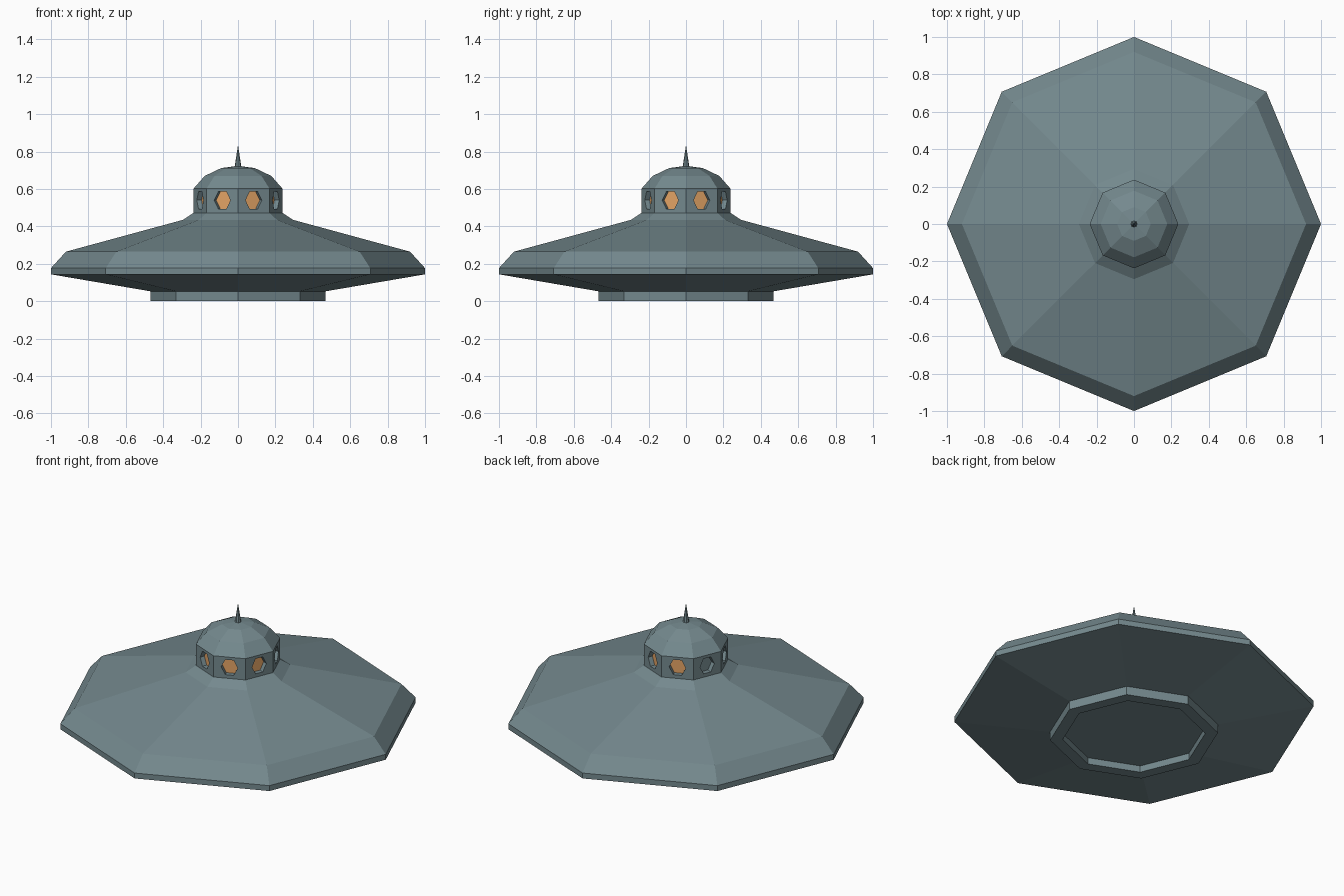
import bpy, bmesh, math
from mathutils import Vector

if "Cube" in bpy.data.objects:
    bpy.data.objects.remove(bpy.data.objects["Cube"])

SIDES = 8


def finish(name, bm, color=None):
    bmesh.ops.remove_doubles(bm, verts=bm.verts, dist=1e-5)
    bmesh.ops.recalc_face_normals(bm, faces=bm.faces)
    me = bpy.data.meshes.new(name)
    bm.to_mesh(me)
    bm.free()
    ob = bpy.data.objects.new(name, me)
    bpy.context.collection.objects.link(ob)
    if color:
        mat = bpy.data.materials.new(name + "_color")
        mat.diffuse_color = color
        mat.use_nodes = True
        mat.node_tree.nodes["Principled BSDF"].inputs["Base Color"].default_value = mat.diffuse_color
        me.materials.append(mat)
    return ob


def lathe(name, profile, color=None):
    """Revolve (radius, z) points into an eight-sided shell."""
    bm = bmesh.new()
    verts = [bm.verts.new((r, 0, z)) for r, z in profile]
    edges = [bm.edges.new(p) for p in zip(verts, verts[1:])]
    bmesh.ops.spin(bm, geom=verts + edges, cent=(0, 0, 0), axis=(0, 0, 1),
                   angle=math.tau, steps=SIDES, use_merge=True)
    bmesh.ops.remove_doubles(bm, verts=bm.verts, dist=1e-5)
    bmesh.ops.dissolve_degenerate(bm, edges=bm.edges, dist=1e-5)
    return finish(name, bm, color)


def hexagon(bm, angle, dist):
    """Window outline facing outward at the given angle and distance."""
    out = Vector((math.cos(angle), math.sin(angle), 0))
    side = Vector((-out.y, out.x, 0))
    up = Vector((0, 0, 1))
    return [bm.verts.new(out * dist + up * WIN_Z
                         + side * WIN_W * math.cos(k * math.pi / 3)
                         + up * WIN_H * math.sin(k * math.pi / 3)) for k in range(6)]


METAL = (0.175, 0.25, 0.27, 1)
AMBER = (0.77, 0.37, 0.13, 1)
CABIN_R, WIN_W, WIN_H, WIN_Z = 0.237, 0.047, 0.053, 0.54
APOTHEM = CABIN_R * math.cos(math.pi / SIDES)
DEPTH = 0.03

# landing ring with recessed floor
lathe("base_ring", [(0, 0.04), (0.397, 0.04), (0.397, 0), (0.467, 0), (0.467, 0.053)], METAL)

# saucer hull
lathe("hull", [(0.467, 0.053), (1, 0.144), (1, 0.177), (0.92, 0.265),
               (0.295, 0.435), (CABIN_R, 0.473)], METAL)

# cabin with domed roof
cabin = lathe("cabin", [(0, 0.473), (CABIN_R, 0.473), (CABIN_R, 0.603), (0.178, 0.67),
                        (0.09, 0.712), (0, 0.724)], METAL)

# antenna spike
lathe("antenna", [(0.018, 0.718), (0, 0.836)], METAL)

# window recess cutters
bm = bmesh.new()
angles = [(i + 0.5) * math.tau / SIDES for i in range(SIDES)]
for a in angles:
    inner = hexagon(bm, a, APOTHEM - DEPTH)
    outer = hexagon(bm, a, APOTHEM + 0.02)
    bm.faces.new(inner[::-1])
    bm.faces.new(outer)
    for k in range(6):
        j = (k + 1) % 6
        bm.faces.new((inner[k], inner[j], outer[j], outer[k]))
cutter = finish("window_cutter", bm)
cutter.hide_render = True
cutter.hide_viewport = True
mod = cabin.modifiers.new("windows", 'BOOLEAN')
mod.operation = 'DIFFERENCE'
mod.solver = 'EXACT'
mod.object = cutter

# amber panes; the one on the left rear side is left plain
bm = bmesh.new()
for i, a in enumerate(angles):
    if i != 3:
        bm.faces.new(hexagon(bm, a, APOTHEM - DEPTH + 0.002))
finish("window_panes", bm, AMBER)
